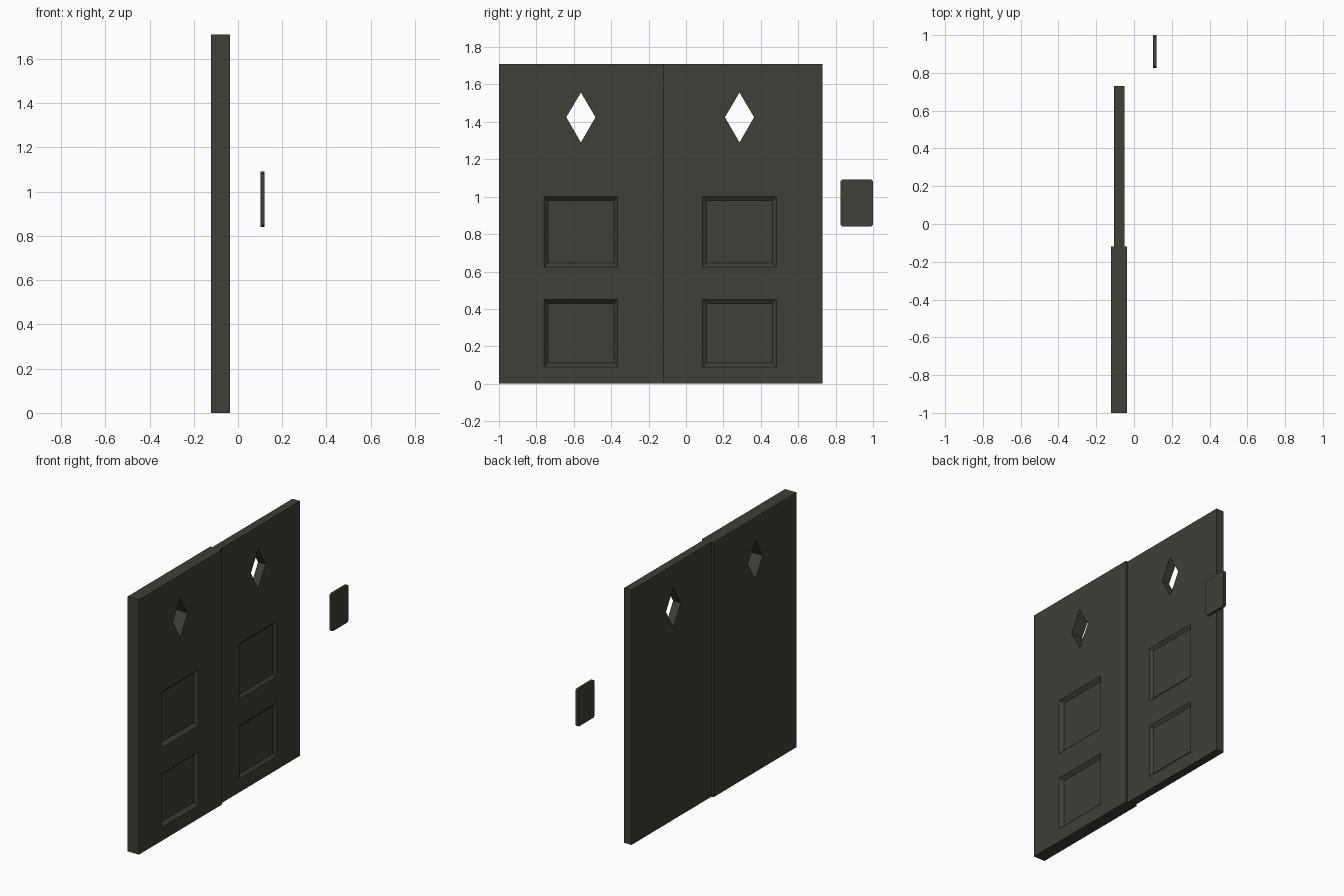
import bpy, bmesh

if "Cube" in bpy.data.objects:
    bpy.data.objects.remove(bpy.data.objects["Cube"])

paint = bpy.data.materials.new("dark_olive_grey")
paint.diffuse_color = (0.05, 0.049, 0.039, 1)
paint.use_nodes = True
paint.node_tree.nodes["Principled BSDF"].inputs["Base Color"].default_value = paint.diffuse_color


def make_object(name, bm):
    bmesh.ops.recalc_face_normals(bm, faces=bm.faces)
    mesh = bpy.data.meshes.new(name)
    bm.to_mesh(mesh)
    bm.free()
    mesh.materials.append(paint)
    obj = bpy.data.objects.new(name, mesh)
    bpy.context.collection.objects.link(obj)
    return obj


def loft(bm, x0, ring0, x1, ring1):
    """Closed solid between two (y, z) outlines at two x positions."""
    a = [bm.verts.new((x0, y, z)) for y, z in ring0]
    b = [bm.verts.new((x1, y, z)) for y, z in ring1]
    n = len(a)
    bm.faces.new(a)
    bm.faces.new(b[::-1])
    for i in range(n):
        j = (i + 1) % n
        bm.faces.new((a[i], b[i], b[j], a[j]))


def rect(y, z0, z1, half, inset=0.0):
    h = half - inset
    return [(y - h, z0 + inset), (y + h, z0 + inset),
            (y + h, z1 - inset), (y - h, z1 - inset)]


def door(name, y0, y1, back, front, yc, depth):
    # solid slab
    bm = bmesh.new()
    slab = [(y0, 0), (y1, 0), (y1, 1.71), (y0, 1.71)]
    loft(bm, back, slab, front, slab)
    obj = make_object(name, bm)
    # cutter: diamond window and two bevelled panel recesses
    bm = bmesh.new()
    diamond = [(yc - 0.078, 1.425), (yc, 1.29), (yc + 0.078, 1.425), (yc, 1.557)]
    loft(bm, back - 0.05, diamond, front + 0.05, diamond)
    for z0, z1 in ((0.09, 0.45), (0.625, 1.0)):
        k = 1 + 0.02 / depth          # carry the slope past the front face
        loft(bm, front - depth, rect(yc, z0, z1, 0.197, 0.021),
             front + 0.02, rect(yc, z0, z1, 0.197, 0.021 * (1 - k)))
    cutter = make_object(name + "_cutter", bm)
    cutter.hide_render = True
    mod = obj.modifiers.new("openings", 'BOOLEAN')
    mod.operation = 'DIFFERENCE'
    mod.solver = 'EXACT'
    mod.object = cutter
    bpy.context.view_layer.objects.active = obj
    bpy.ops.object.modifier_apply(modifier=mod.name)
    bpy.data.objects.remove(cutter)


# two door leaves, the second one thinner
door("thick_door", -1.0, -0.12, -0.121, -0.036, -0.562, 0.022)
door("thin_door", -0.12, 0.73, -0.106, -0.05, 0.286, 0.015)

# small separate plate with clipped corners
c = 0.009
ya, yb, za, zb = 0.827, 1.0, 0.84, 1.092
outline = [(ya + c, za), (yb - c, za), (yb, za + c), (yb, zb - c),
           (yb - c, zb), (ya + c, zb), (ya, zb - c), (ya, za + c)]
bm = bmesh.new()
loft(bm, 0.101, outline, 0.119, outline)
make_object("handle_plate", bm)
